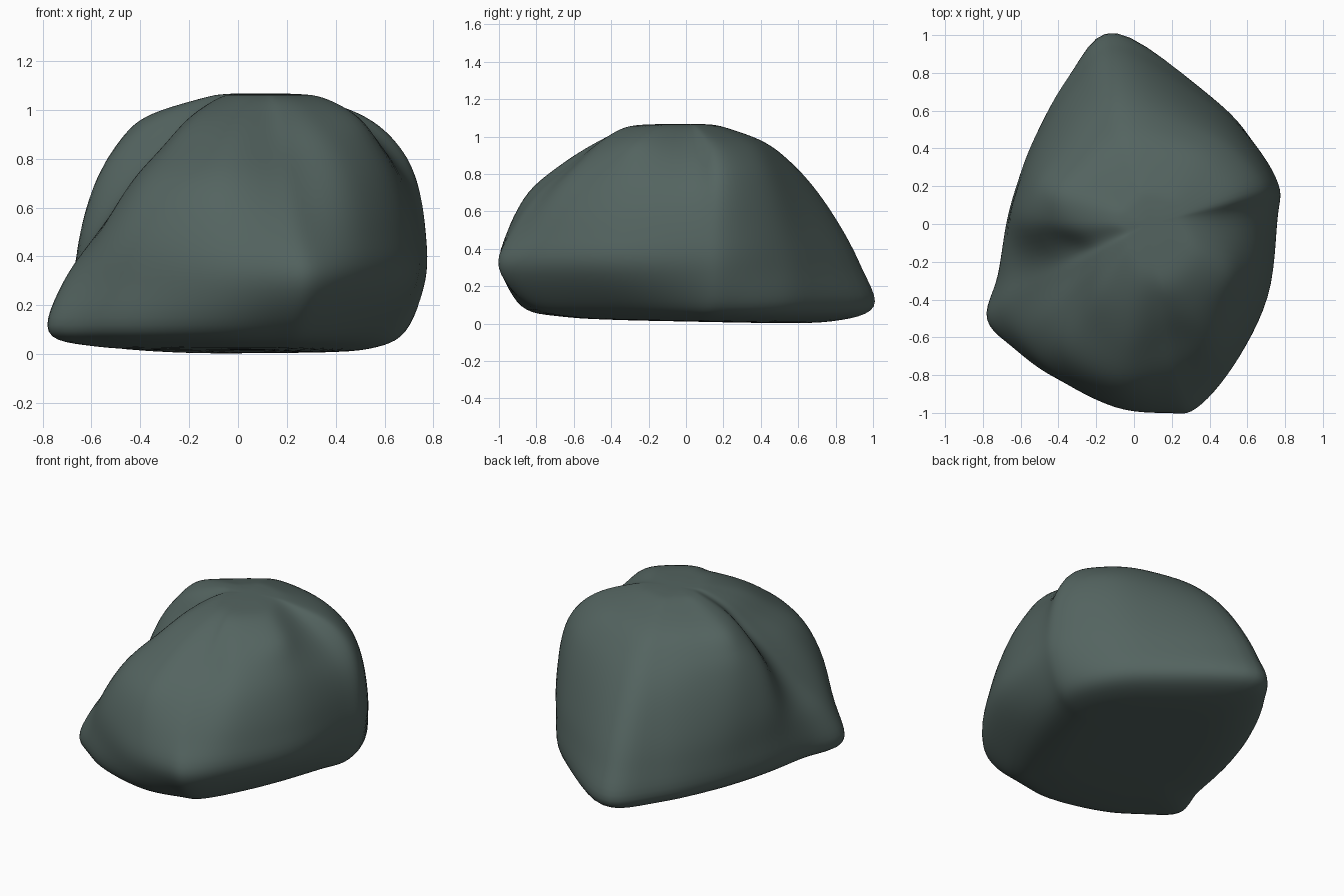
import bpy, bmesh
from mathutils import Vector

if "Cube" in bpy.data.objects:
    bpy.data.objects.remove(bpy.data.objects["Cube"])

AXIS = Vector((0.08, 0.0, 0.0))
LEVELS = (0.09, 0.30, 0.50, 0.70, 0.85, 0.97, 1.05)
STEPS = 6

# Ridges and hollows around the rock: widest x, y, then reach at each upper level
KEYS = (
    (0.75, 0.03, 1.0, 1.0, .92, .76, .54, .32),      # right hollow
    (0.76, 0.21, 1.0, 1.0, .96, .86, .66, .34),      # right ridge
    (0.62, 0.45, 1.0, .98, .92, .82, .63, .33),
    (0.41, 0.67, .98, .92, .83, .72, .56, .28),      # back facet
    (-0.10, 1.03, .92, .82, .69, .56, .41, .20),     # back tip
    (-0.35, 0.78, .95, .87, .76, .63, .47, .21),
    (-0.52, 0.46, .99, .94, .85, .74, .57, .25),
    (-0.61, 0.22, 1.0, .98, .92, .83, .67, .31),     # left ridge
    (-0.67, 0.00, 1.0, .97, .88, .74, .55, .28),
    (-0.72, -0.27, .96, .82, .65, .48, .35, .19),    # left hollow
    (-0.79, -0.51, .91, .75, .58, .44, .32, .18),    # left corner
    (-0.62, -0.67, .97, .89, .74, .55, .39, .21),
    (-0.42, -0.81, 1.0, .97, .86, .66, .47, .25),    # front left bulge
    (-0.10, -0.97, 1.0, .97, .87, .69, .49, .30),    # front bulge
    (0.18, -1.00, 1.0, .94, .80, .62, .46, .31),     # front groove
    (0.33, -0.98, 1.0, .91, .77, .61, .47, .33),     # front right ridge
    (0.52, -0.75, 1.0, .97, .87, .73, .56, .38),
    (0.70, -0.38, 1.0, .99, .91, .80, .67, .44),
)


def spline(points, closed):
    """Smooth curve through the points."""
    n = len(points)
    pick = (lambda i: points[i % n]) if closed else (lambda i: points[min(max(i, 0), n - 1)])
    out = []
    for i in range(n if closed else n - 1):
        a, b, c, d = (pick(i + k) for k in (-1, 0, 1, 2))
        for s in range(STEPS):
            t = s / STEPS
            out.append(b + 0.5 * t * ((c - a) + t * ((2 * a - 5 * b + 4 * c - d)
                                                     + t * (3 * b - 3 * c + d - a))))
    if not closed:
        out.append(points[-1].copy())
    return out


def profile(key):
    """Profile from the underside centre up to the crown centre."""
    arm = Vector((key[0], key[1], 0)) - AXIS
    # The foot is rounded under most on the front right
    turn = max(0, arm.normalized().dot(Vector((0.77, -0.64, 0))))
    foot = 0.99 - 0.24 * turn ** 1.5
    reach = (foot,) + key[2:]
    rows = [(0, 0), (foot * 0.4, 0), (foot - 0.22, 0.012)]
    rows += list(zip(reach, LEVELS))
    rows += [(reach[-1] * 0.5, 1.066), (0, 1.068)]
    pts = [AXIS + arm * f + Vector((0, 0, z)) for f, z in rows]
    for p in pts[:3]:                      # underside lifts gently to the front
        p.z += max(0, 0.02 * (0.6 - p.y))
    return spline(pts, False)


# Rock
columns = [profile(k) for k in KEYS]
rings = [spline([c[i] for c in columns], True) for i in range(len(columns[0]))]
bm = bmesh.new()
grid = [[bm.verts.new((p.x, p.y, max(p.z, 0))) for p in ring] for ring in rings]
for low, high in zip(grid, grid[1:]):
    for i in range(len(low)):
        j = (i + 1) % len(low)
        bm.faces.new((low[i], low[j], high[j], high[i]))
bmesh.ops.remove_doubles(bm, verts=bm.verts, dist=0.0005)
# Weathering softens the creases
for _ in range(3):
    bmesh.ops.smooth_vert(bm, verts=bm.verts, factor=0.5,
                          use_axis_x=True, use_axis_y=True, use_axis_z=True)
bmesh.ops.recalc_face_normals(bm, faces=bm.faces)
mesh = bpy.data.meshes.new("rock")
bm.to_mesh(mesh)
bm.free()
mesh.shade_smooth()

stone = bpy.data.materials.new("dark green grey stone")
stone.diffuse_color = (0.088, 0.127, 0.117, 1)
stone.use_nodes = True
stone.node_tree.nodes["Principled BSDF"].inputs["Base Color"].default_value = stone.diffuse_color
mesh.materials.append(stone)
rock = bpy.data.objects.new("rock", mesh)
bpy.context.collection.objects.link(rock)
